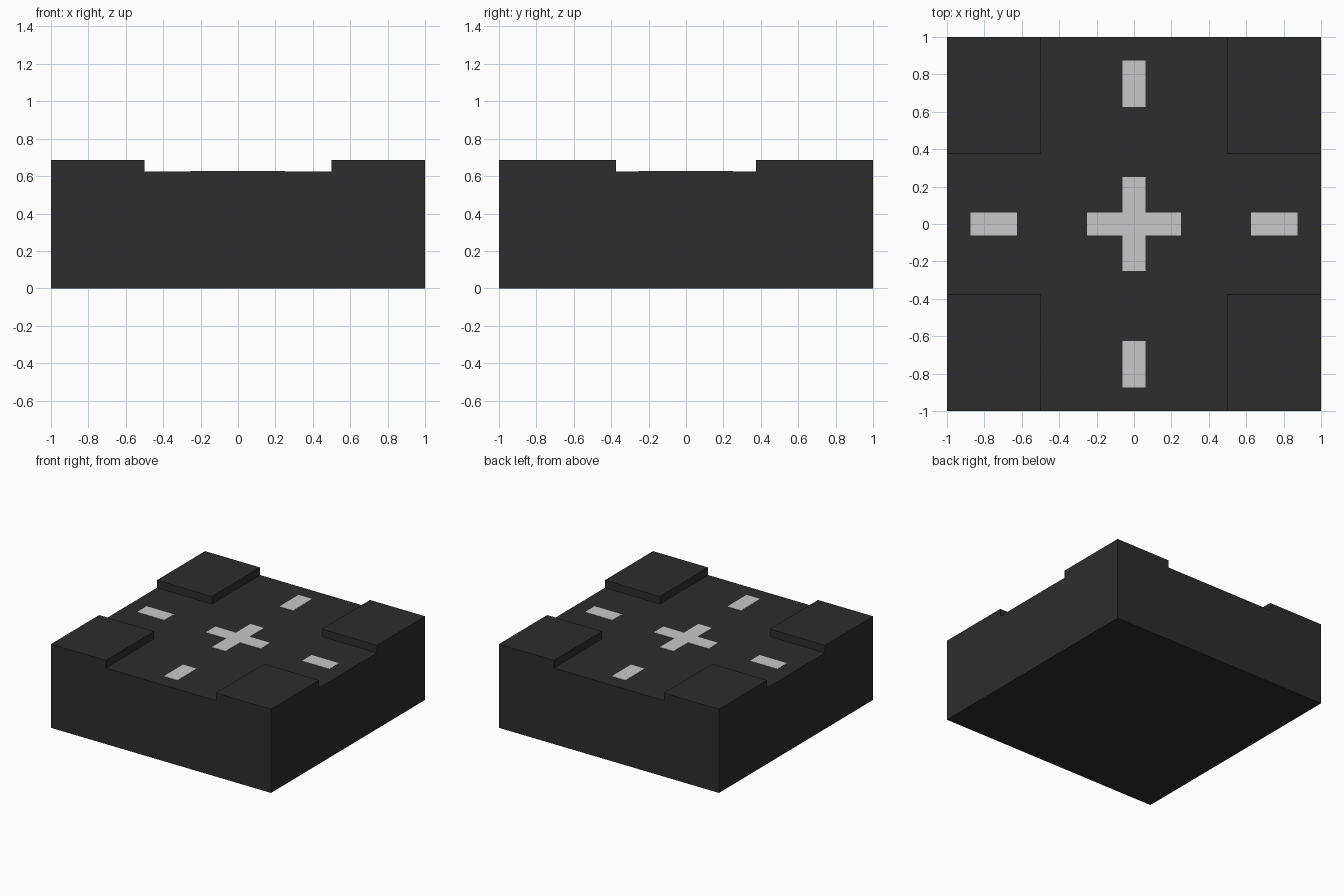
import bpy, bmesh, math
from mathutils import Vector

if "Cube" in bpy.data.objects:
    bpy.data.objects.remove(bpy.data.objects["Cube"])

ROAD_Z, KERB_Z = 0.625, 0.6875
KERB_X, KERB_Y = 0.5, 0.375


def material(name, value):
    m = bpy.data.materials.new(name)
    m.diffuse_color = (value, value, value, 1)
    m.use_nodes = True
    m.node_tree.nodes["Principled BSDF"].inputs["Base Color"].default_value = m.diffuse_color
    return m


def add_object(name, bm, mat):
    mesh = bpy.data.meshes.new(name)
    bm.to_mesh(mesh)
    bm.free()
    mesh.materials.append(mat)
    obj = bpy.data.objects.new(name, mesh)
    bpy.context.collection.objects.link(obj)
    return obj


asphalt = material("dark_asphalt", 0.026)
paint = material("pale_road_paint", 0.58)

# Solid base block, with its four corner areas raised as pavements
bm = bmesh.new()
bmesh.ops.create_cube(bm, size=1)
for v in bm.verts:
    v.co = Vector((v.co.x * 2, v.co.y * 2, (v.co.z + 0.5) * ROAD_Z))
for s in (-1, 1):
    for co in ((s * KERB_X, 0, 0), (0, s * KERB_Y, 0)):
        bmesh.ops.bisect_plane(bm, geom=bm.verts[:] + bm.edges[:] + bm.faces[:],
                               plane_co=co, plane_no=Vector(co).normalized())
corners = []
for f in bm.faces:
    c = f.calc_center_median()
    if f.normal.z > 0.9 and abs(c.x) > KERB_X and abs(c.y) > KERB_Y:
        corners.append(f)
raised = bmesh.ops.extrude_discrete_faces(bm, faces=corners)["faces"]
for f in raised:
    for v in f.verts:
        v.co.z = KERB_Z
bmesh.ops.dissolve_limit(bm, angle_limit=math.radians(1),
                         verts=bm.verts[:], edges=bm.edges[:])
bmesh.ops.recalc_face_normals(bm, faces=bm.faces[:])
add_object("road_block", bm, asphalt)


# Painted markings: thin plates made by extruding a flat outline
def marking(name, outline, offset=(0, 0)):
    bm = bmesh.new()
    verts = [bm.verts.new((x + offset[0], y + offset[1], ROAD_Z)) for x, y in outline]
    face = bm.faces.new(verts)
    top = bmesh.ops.extrude_face_region(bm, geom=[face])["geom"]
    bmesh.ops.translate(bm, vec=(0, 0, 0.002),
                        verts=[v for v in top if isinstance(v, bmesh.types.BMVert)])
    bmesh.ops.recalc_face_normals(bm, faces=bm.faces[:])
    add_object(name, bm, paint)


W, L = 0.0625, 0.25  # half line width, cross arm length
arm = [(L, -W), (L, W), (W, W)]
cross = []
for i in range(4):  # one arm turned by quarter turns
    c, s = round(math.cos(i * math.pi / 2)), round(math.sin(i * math.pi / 2))
    cross += [(x * c - y * s, x * s + y * c) for x, y in arm]
marking("centre_cross", cross)


def rect(hx, hy):
    return [(-hx, -hy), (hx, -hy), (hx, hy), (-hx, hy)]


for s, side_x, side_y in ((-1, "left", "front"), (1, "right", "back")):
    marking(side_x + "_dash", rect(0.125, W), (s * 0.75, 0))
    marking(side_y + "_dash", rect(W, 0.125), (0, s * 0.75))
